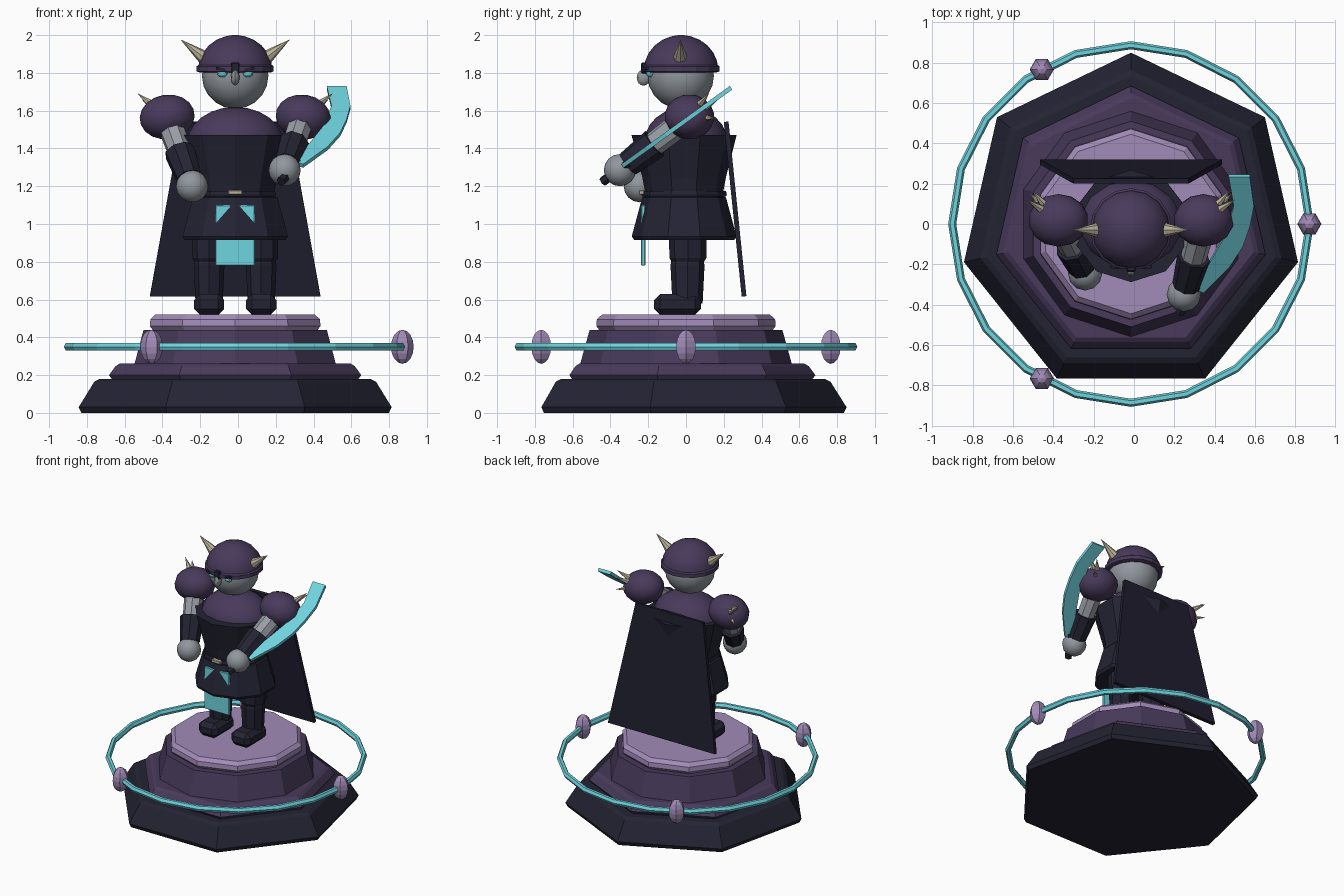
import bpy, bmesh, math
from mathutils import Vector, Matrix

if "Cube" in bpy.data.objects:
    bpy.data.objects.remove(bpy.data.objects["Cube"])

CENTRE = Vector((-0.015, 0, 0))


def material(name, *rgb):
    m = bpy.data.materials.new(name)
    m.use_nodes = True
    m.diffuse_color = (*rgb, 1)
    m.node_tree.nodes["Principled BSDF"].inputs["Base Color"].default_value = (*rgb, 1)
    return m


NAVY = material("dark_navy", 0.017, 0.017, 0.034)
CLOTH = material("cape_cloth", 0.014, 0.013, 0.028)
PURPLE = material("deep_purple", 0.065, 0.042, 0.105)
LILAC = material("lilac", 0.36, 0.26, 0.48)
CYAN = material("cyan_glow", 0.16, 0.66, 0.74)
SKIN = material("grey_skin", 0.28, 0.31, 0.34)
STEEL = material("steel", 0.32, 0.34, 0.38)
BONE = material("bone", 0.50, 0.45, 0.32)


def finish(bm, name, mat, smooth=0.0):
    bmesh.ops.recalc_face_normals(bm, faces=bm.faces)
    me = bpy.data.meshes.new(name)
    bm.to_mesh(me)
    bm.free()
    me.materials.append(mat)
    if smooth:
        for p in me.polygons:
            p.use_smooth = True
        me.set_sharp_from_angle(angle=smooth)
    ob = bpy.data.objects.new(name, me)
    ob.location = CENTRE
    bpy.context.collection.objects.link(ob)
    return ob


def lathe(name, mat, n, profile, y=0.0, x=0.0, sx=1.0, smooth=0.0):
    """Stack of n-sided rings (radius, z), one corner pointing to the back."""
    bm = bmesh.new()
    rings = []
    for r, z in profile:
        angles = [math.pi / 2 + math.tau * k / n for k in range(n)]
        rings.append([bm.verts.new((x + sx * r * math.cos(a), y + r * math.sin(a), z)) for a in angles])
    for a, b in zip(rings, rings[1:]):
        for k in range(n):
            bm.faces.new((a[k], a[(k + 1) % n], b[(k + 1) % n], b[k]))
    bm.faces.new(rings[0])
    bm.faces.new(rings[-1])
    return finish(bm, name, mat, smooth)


def ball(name, mat, pos, radii, segs=16, rings=10, tilt=0.0, spin=0.0, smooth=0.7):
    bm = bmesh.new()
    m = (Matrix.Translation(pos) @ Matrix.Rotation(tilt, 4, "Y")
         @ Matrix.Diagonal((*radii, 1)) @ Matrix.Rotation(spin, 4, "Z"))
    bmesh.ops.create_uvsphere(bm, u_segments=segs, v_segments=rings, radius=1, matrix=m)
    return finish(bm, name, mat, smooth)


def rod(name, mat, a, b, r1, r2, n=8):
    """Tapered rod or spike from a to b."""
    a, b = Vector(a), Vector(b)
    m = Matrix.Translation((a + b) / 2) @ (b - a).to_track_quat("Z", "Y").to_matrix().to_4x4()
    bm = bmesh.new()
    bmesh.ops.create_cone(bm, cap_ends=True, segments=n, radius1=r1, radius2=r2,
                          depth=(b - a).length, matrix=m)
    return finish(bm, name, mat)


def box(name, mat, pos, size, bevel=0.0, tilt=0.0):
    bm = bmesh.new()
    m = Matrix.Translation(pos) @ Matrix.Rotation(tilt, 4, "Y") @ Matrix.Diagonal((*size, 1))
    bmesh.ops.create_cube(bm, size=1, matrix=m)
    if bevel:
        bmesh.ops.bevel(bm, geom=bm.edges[:], offset=bevel, segments=1, affect="EDGES")
    return finish(bm, name, mat)


def slab(name, mat, outline, offset):
    """Flat outline thickened by an offset vector."""
    bm = bmesh.new()
    face = bm.faces.new([bm.verts.new(p) for p in outline])
    new = bmesh.ops.extrude_face_region(bm, geom=[face], use_keep_orig=True)["geom"]
    bmesh.ops.translate(bm, vec=offset, verts=[v for v in new if isinstance(v, bmesh.types.BMVert)])
    return finish(bm, name, mat)


# Stepped plinth
lathe("plinth_base", NAVY, 7, [(0.835, 0), (0.85, 0.03), (0.765, 0.165), (0.735, 0.18)])
lathe("plinth_step", PURPLE, 7, [(0.67, 0.18), (0.685, 0.2), (0.65, 0.247), (0.625, 0.262)])
lathe("plinth_drum", PURPLE, 10, [(0.56, 0.26), (0.51, 0.44)])
lathe("plinth_top", LILAC, 10, [(0.46, 0.44), (0.475, 0.46), (0.472, 0.495), (0.445, 0.52)])

# Floating ring with three gems
bm = bmesh.new()
N, M = 20, 6
grid = []
for k in range(N):
    a = math.tau * k / N
    tube = [(0.887 + 0.02 * math.cos(math.tau * j / M), 0.35 + 0.023 * math.sin(math.tau * j / M)) for j in range(M)]
    grid.append([bm.verts.new((r * math.cos(a), r * math.sin(a), z)) for r, z in tube])
for k in range(N):
    for j in range(M):
        p, q, i = grid[k], grid[(k + 1) % N], (j + 1) % M
        bm.faces.new((p[j], q[j], q[i], p[i]))
finish(bm, "halo_ring", CYAN)
for k in range(3):
    a = math.tau * k / 3
    ball(f"ring_gem_{k + 1}", LILAC, (0.885 * math.cos(a), 0.885 * math.sin(a), 0.35),
         (0.06, 0.06, 0.09), segs=6, rings=8, spin=math.pi / 6, smooth=0)

# Skirt, belt, breastplate and chest
lathe("skirt", NAVY, 10, [(0.265, 0.915), (0.277, 0.935), (0.222, 1.14), (0.2, 1.15)], y=-0.01, sx=1.06)
lathe("belt", NAVY, 10, [(0.222, 1.145), (0.226, 1.155), (0.222, 1.175)], y=-0.01)
lathe("breastplate", NAVY, 10, [(0.205, 1.16), (0.222, 1.25), (0.278, 1.47)], y=-0.01, sx=1.05)
dome = [(math.cos(t * math.pi / 12), math.sin(t * math.pi / 12)) for t in range(6)]
lathe("chest", PURPLE, 14, [(0.222 * c, 1.43 + 0.19 * s) for c, s in dome], sx=1.17, smooth=0.7)
box("belt_buckle", BONE, (0, -0.235, 1.167), (0.075, 0.03, 0.024), 0.004)
box("loincloth", CYAN, (0, -0.226, 0.94), (0.21, 0.022, 0.32), 0.004)

# Cape
slab("cape", CLOTH, [(-0.285, 0.2, 1.54), (0.285, 0.2, 1.54), (0.452, 0.295, 0.615), (-0.452, 0.295, 0.615)],
     (0, 0.025, 0.003))

# Head
ball("head", SKIN, (0, -0.028, 1.785), (0.176, 0.176, 0.176))
ball("nose", SKIN, (0, -0.225, 1.775), (0.023, 0.036, 0.042), 8, 8)
lathe("helmet", PURPLE, 16, [(0.197 * c, 1.815 + 0.185 * s) for c, s in dome] + [(0.015, 2.0)],
      y=-0.026, smooth=0.7)
lathe("helmet_rim", PURPLE, 16, [(0.19, 1.803), (0.204, 1.808), (0.204, 1.835), (0.19, 1.845)], y=-0.026)
box("nose_guard", NAVY, (0, -0.222, 1.825), (0.045, 0.03, 0.06), 0.006)

for s, side in ((1, "left"), (-1, "right")):
    ball(f"{side}_eye", CYAN, (s * 0.067, -0.19, 1.797), (0.028, 0.022, 0.02), 8, 6)
    box(f"{side}_brow", NAVY, (s * 0.062, -0.205, 1.818), (0.08, 0.03, 0.014), tilt=-s * 0.18)
    rod(f"{side}_horn", BONE, (s * 0.15, -0.03, 1.87), (s * 0.287, -0.03, 1.975), 0.042, 0.001)

    # Shoulder guard and its spikes
    guard = Vector((s * 0.36, 0.018, 1.567))
    ball(f"{side}_shoulder_guard", PURPLE, guard, (0.15, 0.132, 0.118), 14, 9, tilt=s * 0.15)
    for k, tip in enumerate([(0.49, 0.165, 1.655), (0.515, 0.12, 1.69), (0.5, 0.15, 1.56)]):
        tip = Vector((s * tip[0], tip[1], tip[2]))
        rod(f"{side}_shoulder_spike_{k + 1}", BONE, guard.lerp(tip, 0.45), tip, 0.026, 0.001, 6)

    # Arm, hand
    hand = Vector((0.262, -0.35, 1.285)) if s > 0 else Vector((-0.228, -0.245, 1.2))
    elbow = guard.lerp(hand, 0.55)
    rod(f"{side}_upper_arm", STEEL, guard, elbow, 0.07, 0.064)
    rod(f"{side}_forearm", NAVY, guard.lerp(hand, 0.5), guard.lerp(hand, 0.88), 0.083, 0.07)
    ball(f"{side}_hand", SKIN, hand, (0.085, 0.085, 0.085), 12, 8)

    # Leg and boot
    lathe(f"{side}_thigh", NAVY, 8, [(0.08, 0.79), (0.098, 0.82), (0.1, 0.95)], y=0.01, x=s * 0.138, sx=0.9)
    lathe(f"{side}_shin", NAVY, 8, [(0.08, 0.58), (0.09, 0.78), (0.085, 0.81)], y=0.008, x=s * 0.138, sx=0.9)
    box(f"{side}_boot", NAVY, (s * 0.138, -0.045, 0.574), (0.16, 0.25, 0.11), 0.032)

# Curved sword: the blade lies in a plane that rises towards the back
rod("sword_handle", NAVY, (0.243, -0.44, 1.225), (0.33, -0.3, 1.325), 0.026, 0.026, 6)
outer = [(0.36, -0.33), (0.49, -0.2), (0.555, -0.1), (0.59, 0.0), (0.61, 0.1), (0.59, 0.245)]
inner = [(0.485, 0.245), (0.51, 0.1), (0.465, -0.05), (0.385, -0.19), (0.295, -0.3)]
slab("sword_blade", CYAN, [(x, y, 1.305 + (y + 0.32) * 0.72) for x, y in outer + inner], (0, -0.013, 0.019))
